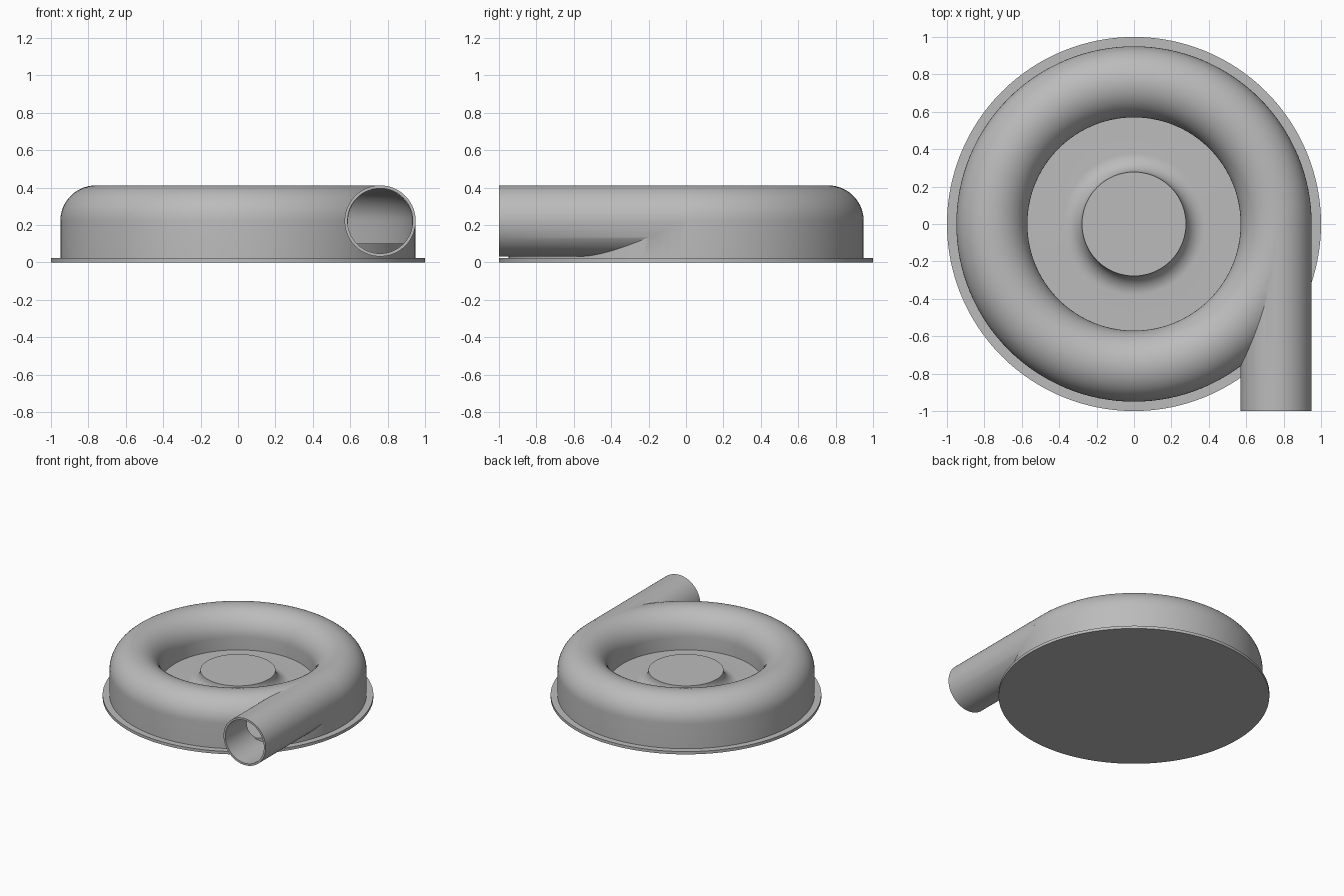
import bpy
import bmesh
from math import cos, sin, pi, radians
from mathutils import Matrix, Vector

if "Cube" in bpy.data.objects:
    bpy.data.objects.remove(bpy.data.objects["Cube"], do_unlink=True)

# Shared dimensions
RING, TUBE, MID_Z = 0.76, 0.19, 0.222   # ring radius, tube radius, tube centre height
WALL = 0.016
STEPS = 128

grey = bpy.data.materials.new("plain grey")
grey.use_nodes = True
colour = (0.5, 0.5, 0.5, 1)
grey.diffuse_color = colour
grey.node_tree.nodes["Principled BSDF"].inputs["Base Color"].default_value = colour


def finish(name, bm):
    bmesh.ops.recalc_face_normals(bm, faces=bm.faces)
    mesh = bpy.data.meshes.new(name)
    bm.to_mesh(mesh)
    bm.free()
    mesh.materials.append(grey)
    obj = bpy.data.objects.new(name, mesh)
    bpy.context.collection.objects.link(obj)
    return obj


def select(obj):
    bpy.ops.object.select_all(action='DESELECT')
    obj.select_set(True)
    bpy.context.view_layer.objects.active = obj


def arc(r, z, radius, start, end, n):
    angles = [radians(start + (end - start) * i / n) for i in range(n + 1)]
    return [(r + radius * cos(a), z + radius * sin(a)) for a in angles]


def revolve(name, profile, closed=False):
    """Turn a (radius, height) profile around the vertical axis."""
    bm = bmesh.new()
    verts = [bm.verts.new((r, 0, z)) for r, z in profile]
    pairs = list(zip(verts, verts[1:]))
    if closed:
        pairs.append((verts[-1], verts[0]))
    edges = [bm.edges.new(p) for p in pairs]
    bmesh.ops.spin(bm, geom=verts + edges, cent=(0, 0, 0), axis=(0, 0, 1),
                   angle=2 * pi, steps=STEPS, use_duplicate=False)
    bmesh.ops.remove_doubles(bm, verts=bm.verts, dist=0.0001)
    return finish(name, bm)


def pipe(name, radius, y0, y1):
    """Solid rod along y through the outlet centre."""
    bm = bmesh.new()
    place = Matrix.Translation(Vector((RING, (y0 + y1) / 2, MID_Z))) @ Matrix.Rotation(pi / 2, 4, 'X')
    bmesh.ops.create_cone(bm, cap_ends=True, segments=96, radius1=radius,
                          radius2=radius, depth=y1 - y0, matrix=place)
    return finish(name, bm)


def combine(target, other, operation):
    mod = target.modifiers.new(operation.lower(), 'BOOLEAN')
    mod.operation, mod.object, mod.solver = operation, other, 'EXACT'
    select(target)
    bpy.ops.object.modifier_apply(modifier=mod.name)
    bpy.data.objects.remove(other, do_unlink=True)


# Base flange
flange = revolve("base_flange", [(0, 0), (1, 0), (1, 0.023), (0, 0.023)])

# Housing: straight outer wall, rounded ring, sunken floor and filleted hub
outer = RING + TUBE
inner = RING - TUBE
profile = [(0, 0.01), (outer, 0.01)]
profile += arc(RING, MID_Z, TUBE, 0, 180, 28)
profile += [(inner, 0.12)]
profile += arc(0.38, MID_Z, 0.102, 270, 180, 14)
profile += [(0, MID_Z)]
housing = revolve("volute_housing", profile)

# Tangential outlet, then the hollow inside
combine(housing, pipe("outlet", TUBE, -1.0, -0.02), 'UNION')
hollow = TUBE - WALL - 0.002
cavity = arc(RING, MID_Z, hollow, 0, 180, 24) + [(RING - hollow, 0.05), (RING + hollow, 0.05)]
combine(housing, revolve("cavity", cavity, True), 'DIFFERENCE')
combine(housing, pipe("bore", TUBE - WALL, -1.1, -0.03), 'DIFFERENCE')

# Raised floor inside the channel
channel_floor = revolve("channel_floor", [(0, 0.015), (0.94, 0.015), (0.94, 0.1), (0, 0.1)])

for part in (flange, housing, channel_floor):
    select(part)
    bpy.ops.object.shade_smooth_by_angle(angle=radians(30))
